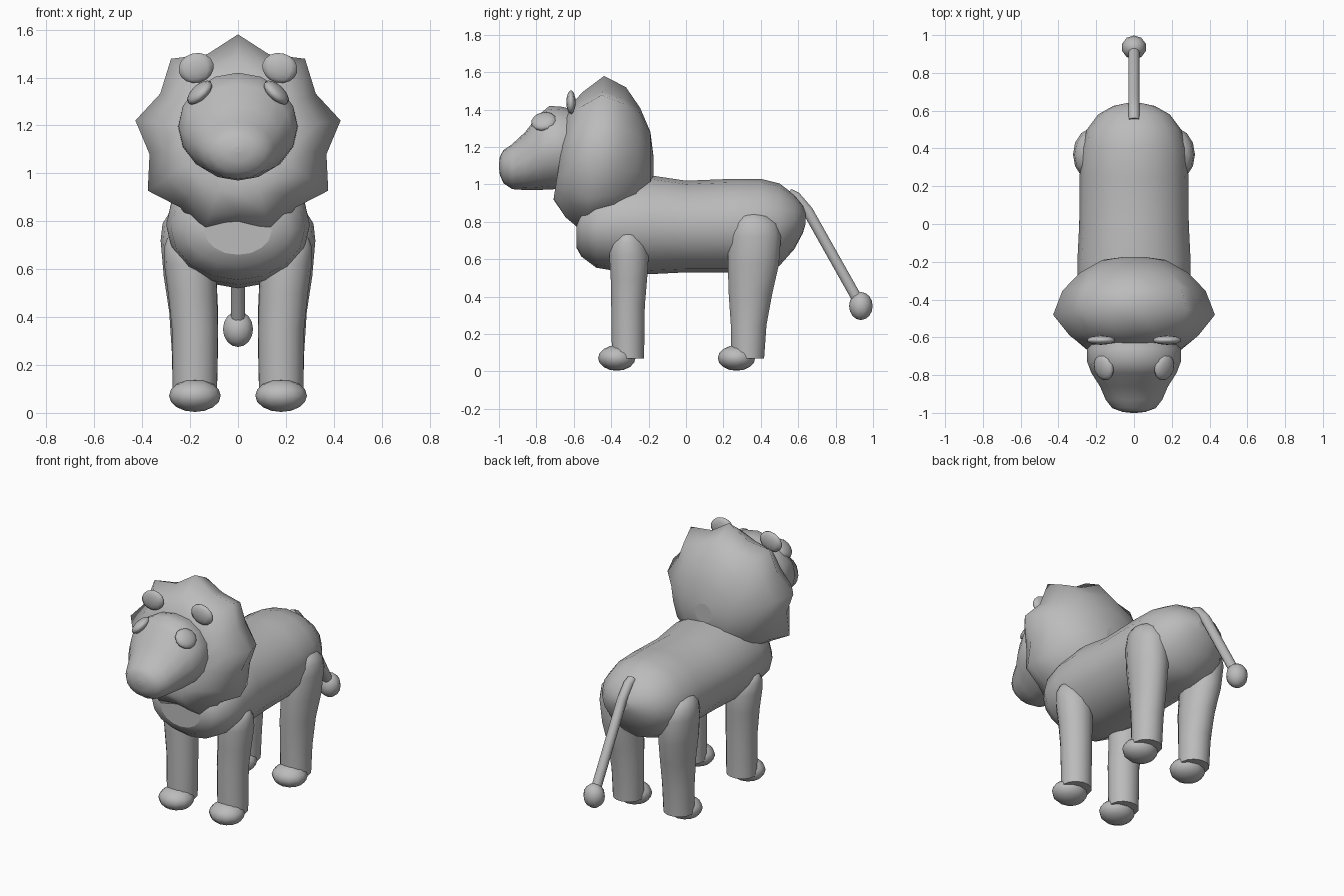
import bpy, math
from mathutils import Vector, Matrix

if "Cube" in bpy.data.objects:
    bpy.data.objects.remove(bpy.data.objects["Cube"])

fur = bpy.data.materials.new("grey_fur")
fur.diffuse_color = (0.5, 0.5, 0.5, 1)
fur.use_nodes = True
fur.node_tree.nodes["Principled BSDF"].inputs["Base Color"].default_value = fur.diffuse_color


def make(name, verts, faces):
    me = bpy.data.meshes.new(name)
    me.from_pydata(verts, [], faces)
    me.materials.append(fur)
    ob = bpy.data.objects.new(name, me)
    bpy.context.collection.objects.link(ob)
    # keep large flat caps flat, everything else smooth
    for p in me.polygons:
        p.use_smooth = len(p.vertices) <= 4
    return ob


def skin(name, rings):
    """Bridge rings of equal length and close both ends."""
    n = len(rings[0])
    faces = []
    for r in range(len(rings) - 1):
        for i in range(n):
            j = (i + 1) % n
            faces.append((r * n + i, r * n + j, (r + 1) * n + j, (r + 1) * n + i))
    faces.append(tuple(reversed(range(n))))
    faces.append(tuple((len(rings) - 1) * n + i for i in range(n)))
    return make(name, [v for ring in rings for v in ring], faces)


def loft_y(name, sections, n=16):
    """Sections: y, centre z, half width, half height."""
    return skin(name, [[(w * math.sin(2 * math.pi * i / n), y,
                         z + h * math.cos(2 * math.pi * i / n))
                        for i in range(n)] for y, z, w, h in sections])


def loft_z(name, sections, side, n=14):
    """Sections: z, centre x, centre y, half width, half depth."""
    return skin(name, [[(side * (x + w * math.cos(2 * math.pi * i / n)),
                         y + side * d * math.sin(2 * math.pi * i / n) * side, z)
                        for i in range(n)][::side] for z, x, y, w, d in sections])


def ellipsoid(name, centre, radii, rot=Matrix.Identity(3), seg=12, rows=8):
    bpy.ops.mesh.primitive_uv_sphere_add(segments=seg, ring_count=rows, radius=1)
    ob = bpy.context.object
    ob.name = name
    ob.data.transform(Matrix.Translation(centre) @ rot.to_4x4() @ Matrix.Diagonal((*radii, 1)))
    ob.data.materials.append(fur)
    bpy.ops.object.shade_smooth()
    return ob


# Body
loft_y("body", [(-0.585, 0.76, 0.14, 0.10), (-0.56, 0.765, 0.22, 0.15),
                (-0.48, 0.77, 0.28, 0.215), (-0.36, 0.785, 0.30, 0.25),
                (-0.2, 0.785, 0.30, 0.265), (0, 0.775, 0.29, 0.245),
                (0.25, 0.78, 0.288, 0.25), (0.4, 0.78, 0.28, 0.25),
                (0.5, 0.785, 0.25, 0.22), (0.58, 0.80, 0.19, 0.145),
                (0.625, 0.815, 0.11, 0.075), (0.64, 0.82, 0.04, 0.03)])

# Mane: nine-pointed star that fades to a round dome at the back
mane = []
for y, zc, tip, dip, tilt in [(-0.175, 1.10, 0.06, 0.06, 0), (-0.19, 1.11, 0.17, 0.17, 0),
                              (-0.26, 1.12, 0.29, 0.28, 0.05), (-0.36, 1.135, 0.385, 0.345, 0.1),
                              (-0.49, 1.145, 0.435, 0.375, 0.12), (-0.60, 1.15, 0.345, 0.315, 0.14),
                              (-0.67, 1.16, 0.25, 0.24, 0.16), (-0.65, 1.17, 0.15, 0.15, 0.1)]:
    ring = []
    for i in range(18):
        a = math.pi * i / 9
        r = dip if i % 2 else tip
        dz = r * math.cos(a)
        ring.append((r * math.sin(a), y + tilt * dz, zc + dz))
    mane.append(ring)
skin("mane", mane)

# Head and muzzle
loft_y("head", [(-0.5, 1.19, 0.2, 0.18), (-0.66, 1.195, 0.25, 0.22),
                (-0.73, 1.197, 0.248, 0.223), (-0.79, 1.17, 0.225, 0.2),
                (-0.86, 1.125, 0.18, 0.155), (-0.93, 1.095, 0.15, 0.12),
                (-0.975, 1.095, 0.115, 0.09), (-0.995, 1.10, 0.06, 0.05),
                (-1.0, 1.10, 0.015, 0.012)])

front = [(0.07, 0.18, -0.31, 0.092, 0.088), (0.35, 0.18, -0.31, 0.096, 0.092),
         (0.5, 0.19, -0.305, 0.102, 0.1), (0.62, 0.20, -0.305, 0.108, 0.108),
         (0.69, 0.205, -0.31, 0.104, 0.095), (0.73, 0.205, -0.31, 0.09, 0.06),
         (0.75, 0.205, -0.31, 0.05, 0.02)]
hind = [(0.07, 0.18, 0.33, 0.092, 0.09), (0.25, 0.18, 0.335, 0.096, 0.098),
        (0.42, 0.185, 0.345, 0.102, 0.12), (0.57, 0.2, 0.36, 0.11, 0.14),
        (0.72, 0.21, 0.368, 0.113, 0.143), (0.79, 0.21, 0.366, 0.105, 0.13),
        (0.83, 0.205, 0.36, 0.085, 0.09), (0.85, 0.205, 0.36, 0.04, 0.04)]

for side, label in ((1, "right"), (-1, "left")):
    # Legs and paws
    for part, rows, py in (("front", front, -0.37), ("hind", hind, 0.27)):
        loft_z(f"{part}_leg_{label}", rows, side)
        ellipsoid(f"{part}_paw_{label}", (side * 0.18, py, 0.072), (0.108, 0.1, 0.068))
    # Eyes: flattened discs facing up and outward
    aim = Vector((side * 0.66, -0.2, 0.7)).to_track_quat('Z', 'Y').to_matrix()
    ellipsoid(f"eye_{label}", (side * 0.16, -0.76, 1.337), (0.07, 0.065, 0.03), aim)
    # Ears
    ellipsoid(f"ear_{label}", (side * 0.175, -0.615, 1.44), (0.078, 0.025, 0.062),
              Matrix.Rotation(side * 0.25, 3, 'Y'), 10, 8)

# Tail: round tube following a bent path
path = [Vector((0, y, z)) for y, z in [(0.55, 0.95), (0.585, 0.935), (0.65, 0.86), (0.92, 0.38)]]
tube = []
for k, p in enumerate(path):
    t = (path[min(k + 1, 3)] - path[max(k - 1, 0)]).normalized()
    up = Vector((1, 0, 0)).cross(t)
    tube.append([p + 0.03 * (Vector((1, 0, 0)) * math.cos(a) + up * math.sin(a))
                 for a in [math.pi * i / 5 for i in range(10)]])
skin("tail", tube)
ellipsoid("tail_tuft", (0, 0.935, 0.35), (0.066, 0.063, 0.075), seg=10)

# Outward normals on every part
import bmesh
for ob in bpy.context.collection.objects:
    bm = bmesh.new()
    bm.from_mesh(ob.data)
    bmesh.ops.recalc_face_normals(bm, faces=bm.faces)
    bm.to_mesh(ob.data)
    bm.free()
